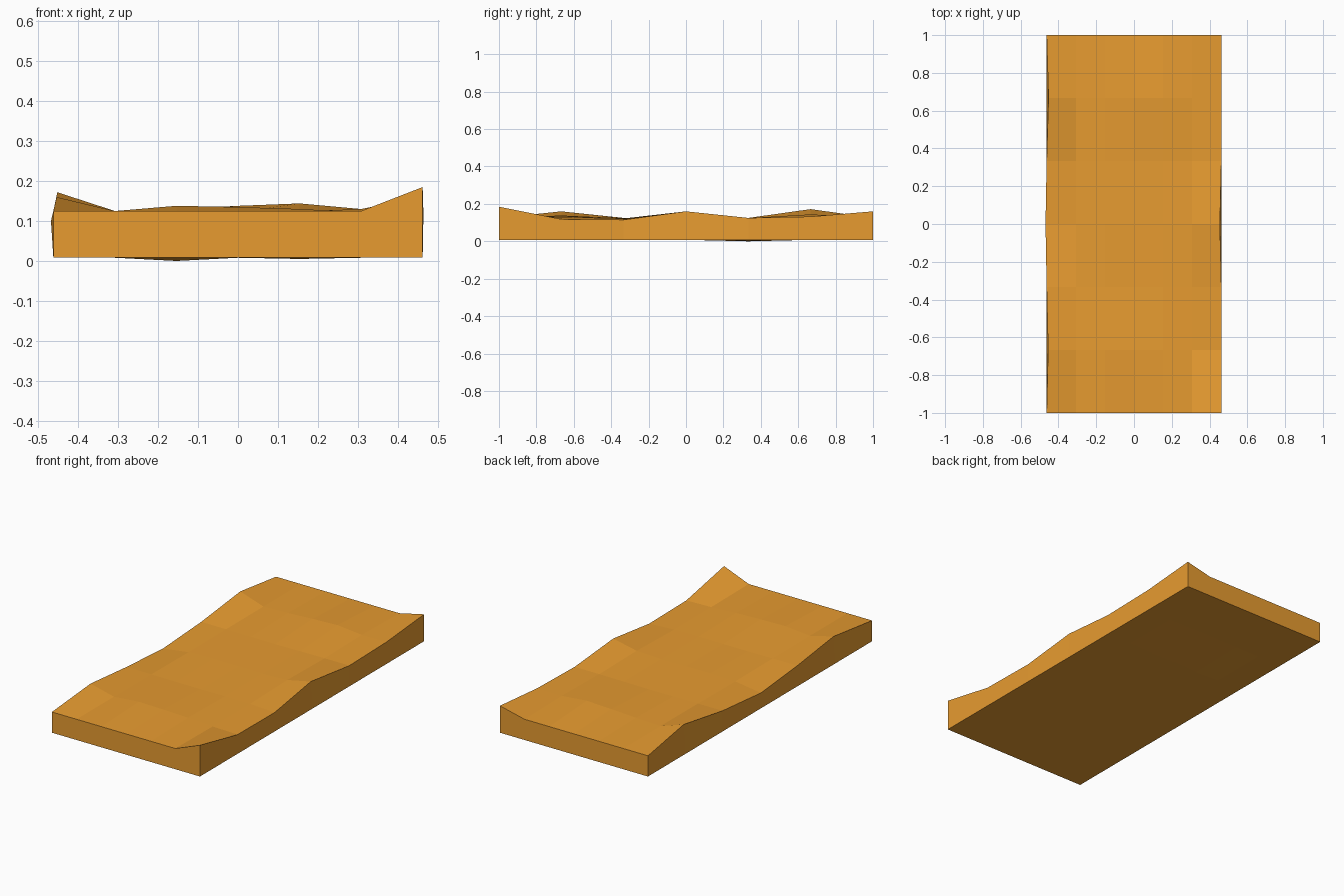
import bpy, bmesh

if "Cube" in bpy.data.objects:
    bpy.data.objects.remove(bpy.data.objects["Cube"])

N = 6
HALF_X, HALF_Y, BASE, TOP = 0.4625, 1.0, 0.008, 0.125

# Top heights: one row per y station (front to back), left to right
HEIGHTS = [
    [.125, .125, .125, .125, .125, .125, .185],
    [.160, .125, .138, .135, .130, .122, .118],
    [.125, .124, .123, .123, .124, .122, .115],
    [.100, .122, .126, .125, .124, .130, .160],
    [.125, .124, .123, .122, .124, .125, .125],
    [.172, .125, .130, .138, .144, .130, .132],
    [.125, .125, .125, .125, .125, .125, .160],
]
# Small sideways shifts of the worn top rim
RIM_X = {(0, 1): .008, (0, 3): -.006, (0, 5): .010, (6, 1): .002, (6, 3): -.008}
# Slight sag on the underside
SAG = {(2, 4): -.008, (4, 4): -.003}

bm = bmesh.new()


def layer(height, shift):
    return [[bm.verts.new((-HALF_X + 2 * HALF_X * i / N + shift.get((i, j), 0),
                           -HALF_Y + 2 * HALF_Y * j / N, height(i, j)))
             for i in range(N + 1)] for j in range(N + 1)]


top = layer(lambda i, j: HEIGHTS[j][i], RIM_X)
bottom = layer(lambda i, j: BASE + SAG.get((i, j), 0), {})

# Top and underside grids
for grid in (top, bottom):
    for j in range(N):
        for i in range(N):
            bm.faces.new((grid[j][i], grid[j][i + 1], grid[j + 1][i + 1], grid[j + 1][i]))

# Side walls around the perimeter
rim = ([(i, 0) for i in range(N)] + [(N, j) for j in range(N)]
       + [(i, N) for i in range(N, 0, -1)] + [(0, j) for j in range(N, 0, -1)])
for (a, b), (c, d) in zip(rim, rim[1:] + rim[:1]):
    bm.faces.new((bottom[b][a], bottom[d][c], top[d][c], top[b][a]))
bmesh.ops.recalc_face_normals(bm, faces=bm.faces)

mesh = bpy.data.meshes.new("worn_plank")
bm.to_mesh(mesh)
bm.free()
plank = bpy.data.objects.new("worn_plank", mesh)
bpy.context.collection.objects.link(plank)

# Warm orange wood
mat = bpy.data.materials.new("orange_wood")
mat.diffuse_color = (0.8, 0.33, 0.03, 1)
mat.use_nodes = True
mat.node_tree.nodes["Principled BSDF"].inputs["Base Color"].default_value = mat.diffuse_color
mesh.materials.append(mat)
